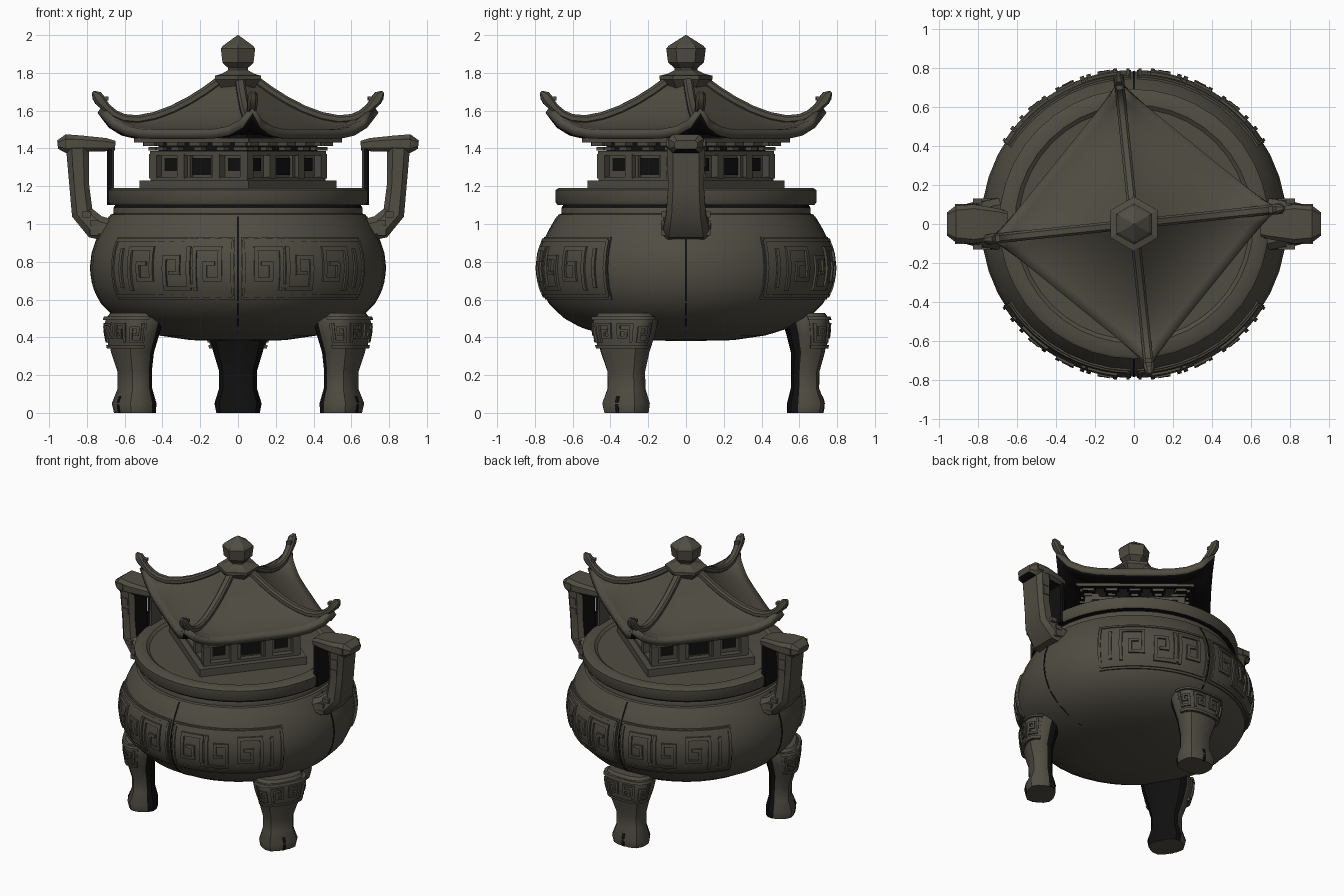
import bpy, bmesh, math
from mathutils import Vector, Matrix

if "Cube" in bpy.data.objects:
    bpy.data.objects.remove(bpy.data.objects["Cube"])

def material(name, col):
    m = bpy.data.materials.new(name)
    m.diffuse_color = (*col, 1)
    m.use_nodes = True
    m.node_tree.nodes["Principled BSDF"].inputs["Base Color"].default_value = m.diffuse_color
    return m

BRONZE = material("dark bronze", (0.08, 0.073, 0.055))
BLACK = material("soot black", (0.005, 0.005, 0.005))

def finish(name, bm, rule=None, recalc=True, smooth=35):
    if recalc:
        bmesh.ops.recalc_face_normals(bm, faces=bm.faces)
    bm.normal_update()
    for f in bm.faces:
        f.material_index = 1 if rule and rule(f) else 0
    me = bpy.data.meshes.new(name)
    bm.to_mesh(me)
    bm.free()
    ob = bpy.data.objects.new(name, me)
    bpy.context.collection.objects.link(ob)
    me.materials.append(BRONZE)
    me.materials.append(BLACK)
    if smooth:
        bpy.ops.object.select_all(action='DESELECT')
        ob.select_set(True)
        bpy.context.view_layer.objects.active = ob
        bpy.ops.object.shade_smooth_by_angle(angle=math.radians(smooth))
    return ob

def loft(bm, rings):
    vs = [[bm.verts.new(p) for p in r] for r in rings]
    n = len(vs[0])
    for a, b in zip(vs, vs[1:]):
        for i in range(n):
            bm.faces.new((a[i], a[(i+1) % n], b[(i+1) % n], b[i]))
    bm.faces.new(vs[0][::-1])
    bm.faces.new(vs[-1])

def lathe(bm, prof, n, turn=0):
    loft(bm, [[(r*math.cos(2*math.pi*i/n+turn), r*math.sin(2*math.pi*i/n+turn), z)
               for i in range(n)] for r, z in prof])

def sweep(bm, path, rot):
    """Chamfered bar along (x, z, thickness, width) points, turned about z."""
    R = Matrix.Rotation(rot, 3, 'Z')
    rings = []
    for i, (x, z, t, w) in enumerate(path):
        a, b = path[max(i-1, 0)], path[min(i+1, len(path)-1)]
        d = Vector((b[0]-a[0], 0, b[1]-a[1])).normalized()
        nrm = Vector((-d.z, 0, d.x))
        c = 0.25*min(t, w)
        t, w = t/2, w/2
        sec = [(t, w-c), (t-c, w), (-t+c, w), (-t, w-c), (-t, -w+c), (-t+c, -w), (t-c, -w), (t, -w+c)]
        rings.append([R @ (Vector((x, 0, z)) + nrm*p + Vector((0, q, 0))) for p, q in sec])
    loft(bm, rings)

def box(bm, c, s, R=Matrix.Identity(4)):
    bmesh.ops.create_cube(bm, size=1, matrix=R @ Matrix.Translation(c) @ Matrix.Diagonal((*s, 1)))

def interp(table, z):
    for a, b in zip(table, table[1:]):
        if a[0] <= z <= b[0]:
            k = (z-a[0])/(b[0]-a[0])
            return [p+(q-p)*k for p, q in zip(a, b)]
    return table[-1]

def plate(bm, f, u0, u1, v0, v1, h):
    """Raised patch on a surface f(u degrees, v height, offset)."""
    u0, u1, v0, v1 = min(u0, u1), max(u0, u1), min(v0, v1), max(v0, v1)
    n, m = max(1, math.ceil((u1-u0)/5)), max(1, math.ceil((v1-v0)/0.04))
    uv = [[(u0+(u1-u0)*i/n, v0+(v1-v0)*j/m) for i in range(n+1)] for j in range(m+1)]
    g = [[bm.verts.new(f(u, v, h)) for u, v in row] for row in uv]
    for j in range(m):
        for i in range(n):
            bm.faces.new((g[j][i], g[j][i+1], g[j+1][i+1], g[j+1][i]))
    loop = ([(0, i) for i in range(n)] + [(j, n) for j in range(m)] +
            [(m, i) for i in range(n, 0, -1)] + [(j, 0) for j in range(m, 0, -1)])
    low = [bm.verts.new(f(*uv[j][i], -0.012)) for j, i in loop]
    for k in range(len(loop)):
        q = (k+1) % len(loop)
        bm.faces.new((g[loop[q][0]][loop[q][1]], g[loop[k][0]][loop[k][1]], low[k], low[q]))

SPIRAL = [(0, 0), (0, 1), (1, 1), (1, .22), (.42, .22), (.42, .62), (.72, .62)]

def spiral(bm, f, u0, u1, v0, v1, du, dv, h):
    pts = [(u0+(u1-u0)*a, v0+(v1-v0)*b) for a, b in SPIRAL]
    for (a, b), (c, d) in zip(pts, pts[1:]):
        plate(bm, f, min(a, c)-du, max(a, c)+du, min(b, d)-dv, max(b, d)+dv, h)

def frame(bm, f, u0, u1, v0, v1, du, dv, h):
    for v in (v0, v1):
        plate(bm, f, u0, u1, v-dv, v+dv, h)
    for u in (u0, u1):
        plate(bm, f, u-du, u+du, v0, v1, h)

# Bowl and rim
BOWL = [(.25, .385), (.42, .41), (.55, .45), (.65, .505), (.73, .585), (.768, .67), (.782, .76),
        (.772, .85), (.74, .94), (.70, 1.01), (.675, 1.05)]
bm = bmesh.new()
lathe(bm, [(.02, .38)] + BOWL + [(.66, 1.055), (.66, 1.085), (.65, 1.1), (.68, 1.1), (.69, 1.115),
      (.69, 1.18), (.675, 1.19), (.61, 1.19), (.59, 1.175), (.02, 1.18)], 40)
finish("bowl", bm, lambda f: 1.086 < f.calc_center_median().z < 1.101)

ZR = [(z, r) for r, z in BOWL]
def on_bowl(u, v, h):
    r = interp(ZR, v)[1] + h
    return (r*math.cos(math.radians(u)), r*math.sin(math.radians(u)), v)

# Fret panels, front and back, mirrored about the centre line
bm = bmesh.new()
for mid in (-90, 90):
    for s in (-1, 1):
        U = lambda a: mid + s*a
        plate(bm, on_bowl, U(1.2), U(58), .60, .93, .008)
        frame(bm, on_bowl, U(2.2), U(57), .62, .915, .6, .008, .016)
        for a, b, c, d in ((17, 7, .66, .87), (19.5, 29.5, .87, .66), (46.5, 35.5, .66, .87)):
            spiral(bm, on_bowl, U(a), U(b), c, d, .8, .011, .02)
        plate(bm, on_bowl, U(17), U(20), .66, .682, .02)
        plate(bm, on_bowl, U(51), U(52.5), .66, .87, .018)
finish("fret_panels", bm)

# Dark casting seams
bm = bmesh.new()
for u in (0, 90, 180, 270):
    plate(bm, on_bowl, u-.4, u+.4, .42, 1.04, .003)
finish("casting_seams", bm, lambda f: True)

# Three legs with fret collars: z, centre radius, half depth, half width
LEG = [(0, .63, .095, .115), (.05, .635, .10, .125), (.13, .63, .075, .10), (.22, .632, .075, .10),
       (.32, .645, .09, .13), (.42, .64, .11, .16), (.50, .63, .125, .17), (.53, .61, .125, .155)]
def on_leg(u, v, h):
    _, c, a, b = interp(LEG, v)
    p, q = math.cos(math.radians(u)), math.sin(math.radians(u))
    k = (abs(p)**3 + abs(q)**3)**(-1/3)
    return Vector((c+(a+h)*k*p, (b+h)*k*q, v))

for name, deg in (("right_front_leg", -30), ("left_front_leg", 210), ("back_leg", 90)):
    R = Matrix.Rotation(math.radians(deg), 4, 'Z')
    out = R @ Vector((1, 0, 0))
    bm = bmesh.new()
    loft(bm, [[on_leg(i*22.5, row[0], 0) for i in range(16)] for row in LEG])
    bm.transform(R)
    finish(name, bm, lambda f: f.normal.dot(out) < -.35 and f.normal.z < .5)
    bm = bmesh.new()
    plate(bm, on_leg, -80, 80, .34, .51, .006)
    for v in (.35, .50):
        plate(bm, on_leg, -82, 82, v-.009, v+.009, .016)
    for s in (-1, 1):
        spiral(bm, on_leg, s*32, s*9, .38, .47, 3, .007, .016)
        spiral(bm, on_leg, s*70, s*46, .47, .38, 3, .007, .016)
    bm.transform(R)
    finish(name + "_collar", bm)
    bm = bmesh.new()
    plate(bm, on_leg, -5, 5, 0.0, .09, .003)
    bm.transform(R)
    finish(name + "_hoof_cleft", bm, lambda f: True)

# Handles
for name, rot in (("right_handle", 0), ("left_handle", math.pi)):
    out = Vector((math.cos(rot), 0, 0))
    bm = bmesh.new()
    sweep(bm, [(.67, .965, .12, .27), (.755, .985, .13, .25), (.825, 1.06, .115, .21),
               (.84, 1.2, .105, .19), (.85, 1.40, .12, .2)], rot)
    finish(name + "_outer_post", bm, lambda f: f.normal.dot(out) < -.8)
    bm = bmesh.new()
    sweep(bm, [(.65, 1.415, .05, .13), (.70, 1.42, .07, .16), (.82, 1.425, .085, .2),
               (.91, 1.425, .1, .19), (.955, 1.42, .045, .12)], rot)
    finish(name + "_top", bm, lambda f: f.normal.z < -.8)
    bm = bmesh.new()
    sweep(bm, [(.675, 1.1, .035, .15), (.675, 1.42, .035, .14)], rot)
    finish(name + "_inner_post", bm, lambda f: f.normal.dot(out) > -.5)
    bm = bmesh.new()
    R = Matrix.Rotation(rot, 4, 'Z')
    for s in (-1, 1):
        for x, z, w, t in ((.89, 1.43, .05, .04), (.85, 1.33, .05, .05), (.845, 1.26, .05, .04)):
            box(bm, (x, s*.097, z), (w, .012, t), R)
        for x, z in ((.76, .955), (.76, 1.005), (.80, 1.05)):
            box(bm, (x, s*.115, z), (.045, .03, .03), R)
    finish(name + "_relief", bm, smooth=0)

# Pavilion under the roof, turned so its corners face the axes
TURN = math.radians(6)
P = Matrix.Rotation(TURN + math.pi/4, 4, 'Z')
bm = bmesh.new()
box(bm, (0, 0, 1.195), (.74, .74, .07), P)
box(bm, (0, 0, 1.235), (.66, .66, .03), P)
finish("pavilion_plinth", bm, smooth=0)
bm = bmesh.new()
box(bm, (0, 0, 1.305), (.58, .58, .15), P)
finish("pavilion_walls", bm, smooth=0)
bm = bmesh.new()
box(bm, (0, 0, 1.425), (.60, .60, .10), P)
finish("bracket_core", bm, lambda f: True, smooth=0)
posts, brackets, windows = bmesh.new(), bmesh.new(), bmesh.new()
for k in range(4):
    R = P @ Matrix.Rotation(k*math.pi/2, 4, 'Z')
    box(posts, (.31, 0, 1.375), (.045, .66, .025), R)
    for y in (-.31, -.12, .12):
        box(posts, (.31, y, 1.305), (.05, .05, .13), R)
    for y in (-.115, .115):
        box(posts, (.3, y*.7, 1.305), (.03, .02, .12), R)
    box(windows, (.29, 0, 1.305), (.012, .14, .09), R)
    for y in (-.215, .215):
        box(windows, (.29, y, 1.315), (.012, .09, .07), R)
    for y in (-.31, -.155, 0, .155, .31):
        for j, (o, w) in enumerate(((.34, .05), (.365, .075), (.385, .10))):
            box(brackets, (o-.05, y, 1.398+j*.025), (.1, w, .018), R)
    box(brackets, (.375, 0, 1.443), (.035, .78, .022), R)
finish("pavilion_posts", posts, smooth=0)
finish("roof_brackets", brackets, lambda f: f.normal.z < -.5, smooth=0)
finish("window_panes", windows, lambda f: True, smooth=0)

# Swept roof with upturned corners
def roof_z(v, s):
    return 1.50 + .25*(1-v)**2 + abs(s)**5*(.02*v + .11*v**7)

bm = bmesh.new()
N, M = 12, 10
for k in range(4):
    a = TURN + k*math.pi/2
    c0, c1 = Vector((math.cos(a), math.sin(a))), Vector((-math.sin(a), math.cos(a)))
    g = []
    for j in range(M+1):
        v = j/M
        row = []
        for i in range(N+1):
            s = -1 + 2*i/N
            p = (c0*(1-s)/2 + c1*(1+s)/2)*(.10 + .62*v)
            row.append(bm.verts.new((p.x, p.y, roof_z(v, s))))
        g.append(row)
    for j in range(M):
        for i in range(N):
            bm.faces.new((g[j][i], g[j+1][i], g[j+1][i+1], g[j][i+1]))
bmesh.ops.remove_doubles(bm, verts=bm.verts, dist=1e-4)
roof = finish("roof", bm, recalc=False, smooth=40)
sol = roof.modifiers.new("thickness", 'SOLIDIFY')
sol.thickness, sol.offset, sol.material_offset = .05, -1, 1

# Ridge beams ending in curled tips
bm = bmesh.new()
for k in range(4):
    path = [(.10+.62*v, roof_z(v, 1)+.008, .045, .05) for v in (0, .12, .25, .4, .55, .7, .82, .9, .97)]
    path += [(.735, 1.655, .06, .055), (.752, 1.68, .055, .05), (.772, 1.70, .015, .02)]
    sweep(bm, path, TURN + k*math.pi/2)
    R = Matrix.Rotation(TURN + k*math.pi/2, 4, 'Z')
    box(bm, (.715, 0, 1.665), (.05, .035, .02), R)
finish("roof_ridges", bm)

# Six-sided finial
bm = bmesh.new()
lathe(bm, [(.10, 1.72), (.14, 1.765), (.14, 1.785), (.10, 1.795), (.06, 1.815), (.06, 1.825),
           (.095, 1.855), (.105, 1.93), (.09, 1.945), (.003, 2.0)], 6, math.radians(30))
finish("finial", bm, smooth=0)
